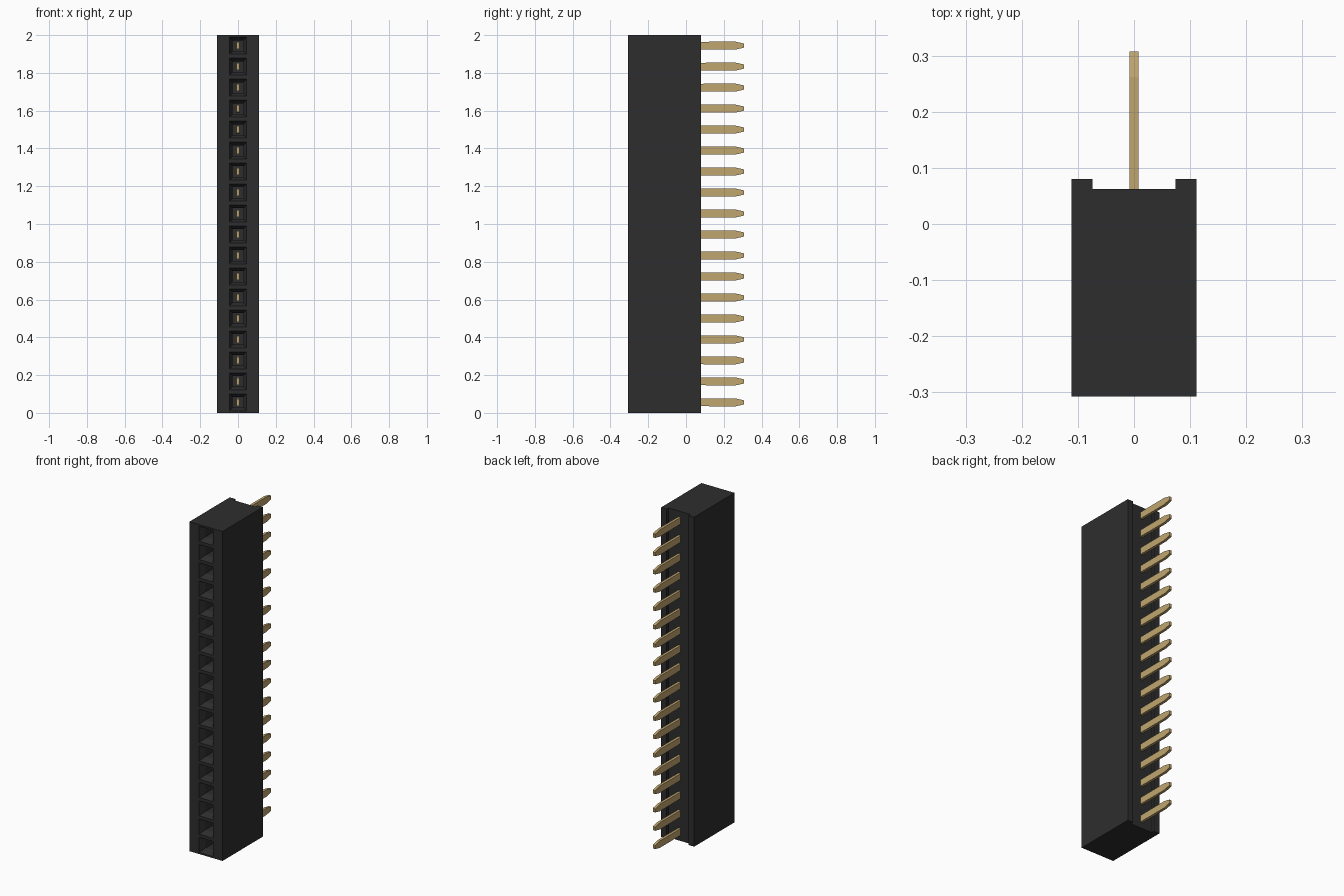
import bpy
import bmesh

old = bpy.data.objects.get("Cube")
if old:
    bpy.data.objects.remove(old, do_unlink=True)

COUNT = 18
PITCH = 2.0 / COUNT
FRONT, BACK = -0.307, 0.08


def material(name, colour, roughness, metallic=0.0):
    mat = bpy.data.materials.new(name)
    mat.use_nodes = True
    mat.diffuse_color = (*colour, 1)
    shader = next(n for n in mat.node_tree.nodes if n.type == 'BSDF_PRINCIPLED')
    shader.inputs["Base Color"].default_value = (*colour, 1)
    shader.inputs["Roughness"].default_value = roughness
    shader.inputs["Metallic"].default_value = metallic
    return mat


def finish(bm, name, mat):
    bmesh.ops.recalc_face_normals(bm, faces=bm.faces)
    mesh = bpy.data.meshes.new(name)
    bm.to_mesh(mesh)
    bm.free()
    obj = bpy.data.objects.new(name, mesh)
    bpy.context.collection.objects.link(obj)
    mesh.materials.append(mat)
    return obj


def loft(bm, rings):
    """Closed solid through a list of matching point rings."""
    loops = [[bm.verts.new(p) for p in ring] for ring in rings]
    n = len(loops[0])
    for a, b in zip(loops, loops[1:]):
        for i in range(n):
            j = (i + 1) % n
            bm.faces.new((a[i], a[j], b[j], b[i]))
    bm.faces.new(loops[0][::-1])
    bm.faces.new(loops[-1])


def square(half, y, z):
    return [(sx * half, y, z + sz * half)
            for sx, sz in ((-1, -1), (1, -1), (1, 1), (-1, 1))]


black = material("black plastic", (0.027, 0.027, 0.027), 0.6)
gold = material("gold metal", (0.53, 0.38, 0.16), 0.5)

# Housing: block with a channel along the back
half_profile = [(0.111, FRONT), (0.111, BACK), (0.074, BACK), (0.074, 0.062)]
profile = half_profile + [(-x, y) for x, y in reversed(half_profile)]
bm = bmesh.new()
loft(bm, [[(x, y, z) for x, y in profile] for z in (0, 2)])
housing = finish(bm, "housing", black)

# Sockets: funnel mouths leading into square holes
bm = bmesh.new()
for i in range(COUNT):
    z = (i + 0.5) * PITCH
    loft(bm, [square(h, y, z) for h, y in
              ((0.0455, FRONT - 0.01), (0.0455, FRONT), (0.028, FRONT + 0.035),
               (0.028, FRONT + 0.24))])
cutter = finish(bm, "socket_cutter", black)
cutter.hide_render = True
cutter.hide_set(True)
cut = housing.modifiers.new("sockets", 'BOOLEAN')
cut.operation = 'DIFFERENCE'
cut.solver = 'EXACT'
cut.object = cutter

# Bake the cut and drop the helper
depsgraph = bpy.context.evaluated_depsgraph_get()
housing_mesh = bpy.data.meshes.new_from_object(housing.evaluated_get(depsgraph))
housing.modifiers.clear()
housing.data = housing_mesh
bpy.data.objects.remove(cutter, do_unlink=True)

# Pins: flat blades with tapered tails
blade = [(-0.21, -0.019), (0.262, -0.021), (0.307, -0.011),
         (0.307, 0.011), (0.262, 0.021), (-0.21, 0.019)]
for i in range(COUNT):
    z = (i + 0.5) * PITCH
    bm = bmesh.new()
    loft(bm, [[(x, y, z + dz) for y, dz in blade] for x in (-0.008, 0.008)])
    finish(bm, f"pin_{i + 1}", gold)
